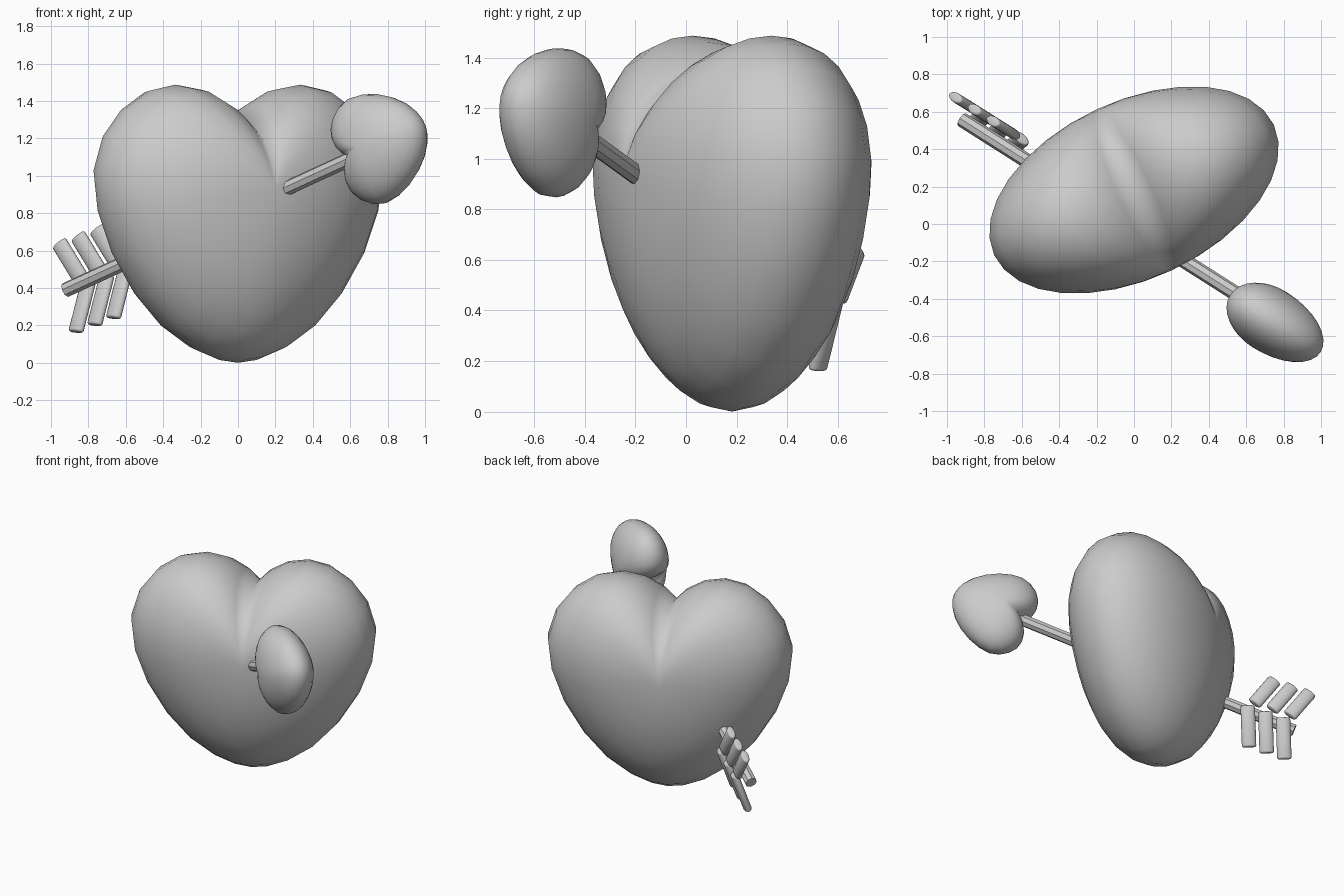
import bpy, bmesh, math
from mathutils import Vector, Matrix

if "Cube" in bpy.data.objects:
    bpy.data.objects.remove(bpy.data.objects["Cube"])

# Half outline of the heart (half width, height), from the cleft round to the tip
HALF = [(0, 1.29), (.09, 1.385), (.22, 1.46), (.37, 1.487), (.52, 1.455), (.66, 1.36),
        (.77, 1.215), (.825, 1.03), (.80, .81), (.715, .58), (.58, .36), (.42, .185),
        (.25, .07), (.11, .015), (0, 0)]
OUTLINE = HALF + [(-x, z) for x, z in HALF[-2:0:-1]]
MID, DEPTH, RINGS = 0.92, 0.475, 16


def frame(x, y, z, origin):
    m = Matrix((x, y, z)).transposed().to_4x4()
    m.translation = origin
    return m


def finish(bm, name, matrix):
    bmesh.ops.recalc_face_normals(bm, faces=bm.faces)
    me = bpy.data.meshes.new(name)
    bm.to_mesh(me)
    bm.free()
    ob = bpy.data.objects.new(name, me)
    bpy.context.collection.objects.link(ob)
    ob.matrix_world = matrix
    return ob


def smooth(ob, angle=None):
    bpy.ops.object.select_all(action='DESELECT')
    ob.select_set(True)
    bpy.context.view_layer.objects.active = ob
    if angle is None:
        bpy.ops.object.shade_smooth()
    else:
        bpy.ops.object.shade_smooth_by_angle(angle=math.radians(angle))


def heart(name, matrix):
    """Pillowy heart: concentric outlines shrinking to a front and a back pole."""
    bm = bmesh.new()
    rings = []
    for i in range(1, RINGS):
        a = math.pi * i / RINGS
        s, v = math.sin(a), -DEPTH * math.cos(a)
        rings.append([bm.verts.new((x * s, v, MID + (z - MID) * s)) for x, z in OUTLINE])
    n = len(OUTLINE)
    for r0, r1 in zip(rings, rings[1:]):
        for j in range(n):
            k = (j + 1) % n
            bm.faces.new((r0[j], r0[k], r1[k], r1[j]))
    for ring, v in ((rings[0], -DEPTH), (rings[-1], DEPTH)):
        pole = bm.verts.new((0, v, MID))
        for j in range(n):
            bm.faces.new((ring[j], ring[(j + 1) % n], pole))
    smooth(finish(bm, name, matrix))


def rod(name, p0, p1, rx, ry, side, segs, round_end=0):
    """Straight rod between two points, width axis along side."""
    p0, p1 = Vector(p0), Vector(p1)
    z = (p1 - p0).normalized()
    x = (side - z * side.dot(z)).normalized()
    bm = bmesh.new()
    bmesh.ops.create_cone(bm, cap_ends=True, segments=segs, radius1=1, radius2=1,
                          depth=(p1 - p0).length)
    bmesh.ops.scale(bm, vec=(rx, ry, 1), verts=bm.verts)
    if round_end:
        rim = [e for e in bm.edges if abs(e.verts[0].co.z - e.verts[1].co.z) < 1e-5]
        bmesh.ops.bevel(bm, geom=rim, offset=round_end, segments=3, profile=.5,
                        affect='EDGES', clamp_overlap=True)
    smooth(finish(bm, name, frame(x, z.cross(x), z, (p0 + p1) / 2)), 40)


# Big heart, turned about the vertical
heart("heart", Matrix.Translation((0, .182, 0)) @ Matrix.Rotation(math.radians(25), 4, 'Z'))

# Arrow direction and its upright cross axis
d = Vector((1, -.635, .46)).normalized()
up = (Vector((0, 0, 1)) - d * d.z).normalized()

# Heart-shaped arrow head, tip forward
tip = Vector((.99, -.68, 1.27))
s = .365
heart("arrow_head", frame(up, (-d).cross(up), -d, tip) @ Matrix.Scale(s, 4))

# Shaft
tail = Vector((-.92, .558, .39))
rod("arrow_shaft", tail, tail + d * 2.0, .04, .04, up, 8)

# Three pairs of feathers behind the tail of the shaft
step = Vector((.1, -.063, .037))
for i in range(3):
    o = step * i
    rod(f"feather_upper_{i + 1}", Vector((-.84, .605, .45)) + o, Vector((-.957, .678, .642)) + o,
        .048, .027, d, 16, .012)
    rod(f"feather_lower_{i + 1}", Vector((-.80, .585, .43)) + o, Vector((-.867, .52, .165)) + o,
        .048, .027, d, 16, .012)
